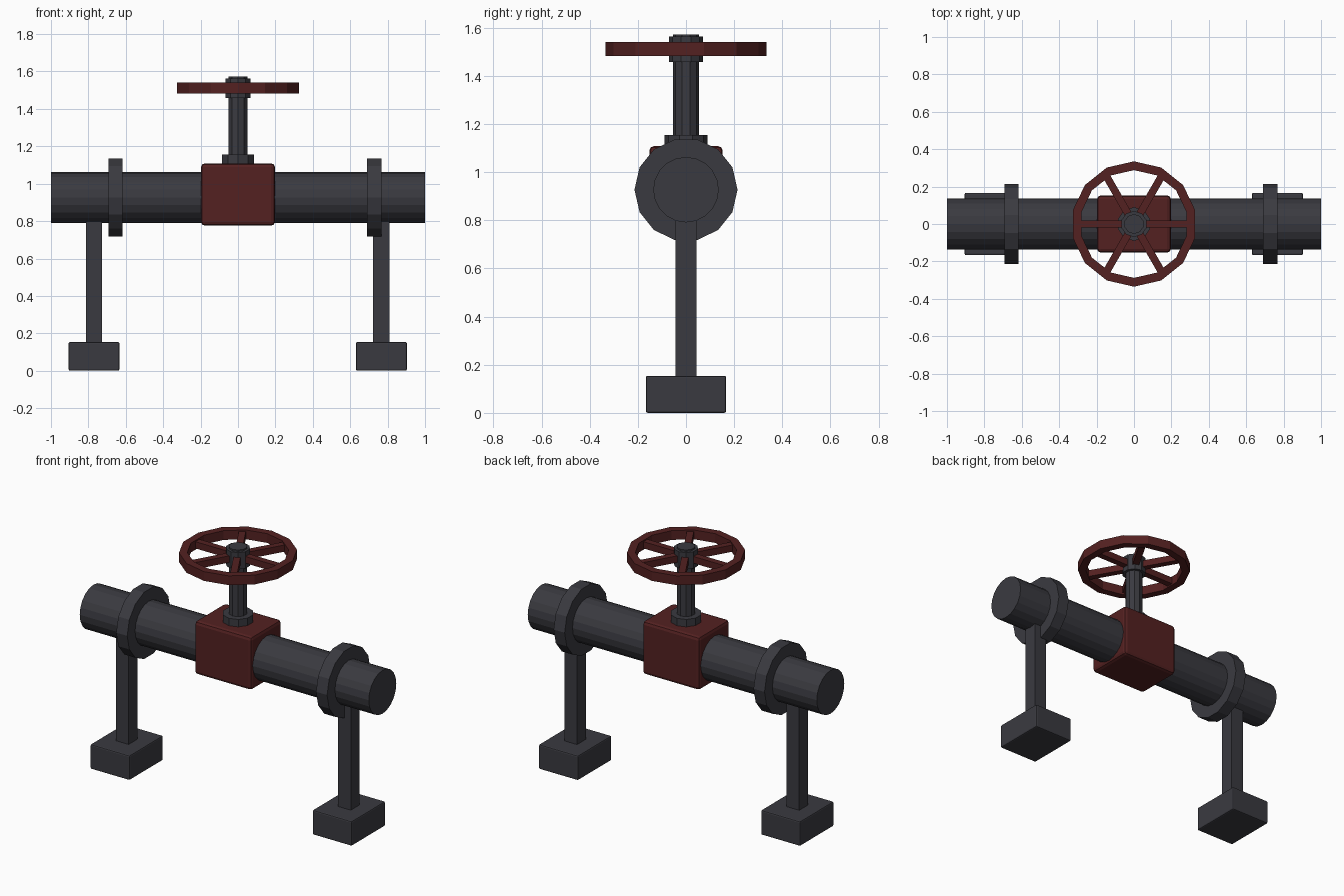
import bpy, bmesh, math
from mathutils import Matrix

if "Cube" in bpy.data.objects:
    bpy.data.objects.remove(bpy.data.objects["Cube"])


def material(name, rgb):
    m = bpy.data.materials.new(name)
    m.diffuse_color = (*rgb, 1)
    m.use_nodes = True
    m.node_tree.nodes["Principled BSDF"].inputs["Base Color"].default_value = m.diffuse_color
    return m


GREY = material("dark grey metal", (0.042, 0.042, 0.051))
RED = material("dark red paint", (0.088, 0.015, 0.015))
PIPE_Z = 0.927


def finish(name, bm, mat, bevel=0):
    bmesh.ops.recalc_face_normals(bm, faces=bm.faces)
    me = bpy.data.meshes.new(name)
    bm.to_mesh(me)
    bm.free()
    me.materials.append(mat)
    ob = bpy.data.objects.new(name, me)
    bpy.context.collection.objects.link(ob)
    if bevel:
        mod = ob.modifiers.new("rounded edges", 'BEVEL')
        mod.width = bevel
        mod.segments = 2
    return ob


def box(name, centre, size, mat, bevel=0):
    bm = bmesh.new()
    bmesh.ops.create_cube(bm, size=1, matrix=Matrix.Translation(centre) @ Matrix.Diagonal((*size, 1)))
    return finish(name, bm, mat, bevel)


def prism(name, sides, radius, lo, hi, mat, along_x=False):
    """Straight prism with corners at +y and -y, along z, or along x at pipe height."""
    bm = bmesh.new()
    turn = Matrix.Rotation(math.pi / 2, 4, 'Z')
    if along_x:
        place = Matrix.Translation(((lo + hi) / 2, 0, PIPE_Z)) @ Matrix.Rotation(math.pi / 2, 4, 'Y')
    else:
        place = Matrix.Translation((0, 0, (lo + hi) / 2))
    bmesh.ops.create_cone(bm, cap_ends=True, segments=sides, radius1=radius, radius2=radius,
                          depth=hi - lo, matrix=place @ turn)
    # put a corner exactly on the +y direction
    start = max(bm.verts, key=lambda v: v.co.y)
    a = math.atan2((start.co.z - PIPE_Z) if along_x else start.co.x, start.co.y)
    axis = 'X' if along_x else 'Z'
    bmesh.ops.rotate(bm, verts=bm.verts, cent=(0, 0, PIPE_Z),
                     matrix=Matrix.Rotation(-a if along_x else a, 3, axis))
    return finish(name, bm, mat)


# Pipe, flanges and valve body
prism("pipe", 20, 0.136, -1, 1, GREY, True)
for side, x in (("left", -0.655), ("right", 0.728)):
    prism(side + "_flange", 14, 0.214, x - 0.038, x + 0.038, GREY, True)
box("valve_body", (0, 0, 0.942), (0.395, 0.305, 0.333), RED, 0.02)

# Supports
for side, x in (("left", -0.77), ("right", 0.767)):
    box(side + "_leg", (x, 0, 0.47), (0.088, 0.088, 0.70), GREY)
    box(side + "_foot", (x, 0, 0.077), (0.272, 0.334, 0.154), GREY, 0.008)

# Stem, collar and wheel hub
prism("stem_collar", 10, 0.09, 1.09, 1.155, GREY)
prism("stem", 10, 0.053, 1.10, 1.572, GREY)
prism("wheel_hub", 10, 0.07, 1.458, 1.563, GREY)

# Handwheel rim: a rectangular section swept round fourteen corners
bm = bmesh.new()
N = 14
section = [(0.335, 1.482), (0.335, 1.54), (0.288, 1.54), (0.288, 1.482)]
rings = []
for i in range(N):
    a = math.pi / 2 + i * math.tau / N
    rings.append([bm.verts.new((r * math.cos(a), r * math.sin(a), z)) for r, z in section])
for i in range(N):
    p, q = rings[i], rings[(i + 1) % N]
    for j in range(4):
        k = (j + 1) % 4
        bm.faces.new((p[j], q[j], q[k], p[k]))
finish("wheel_rim", bm, RED)

# Six spokes, made as three bars crossing at the hub
for i in range(3):
    bar = box("wheel_spoke_bar_%d" % (i + 1), (0, 0, 0), (0.60, 0.04, 0.042), RED)
    bar.location.z = 1.511
    bar.rotation_euler.z = i * math.pi / 3
